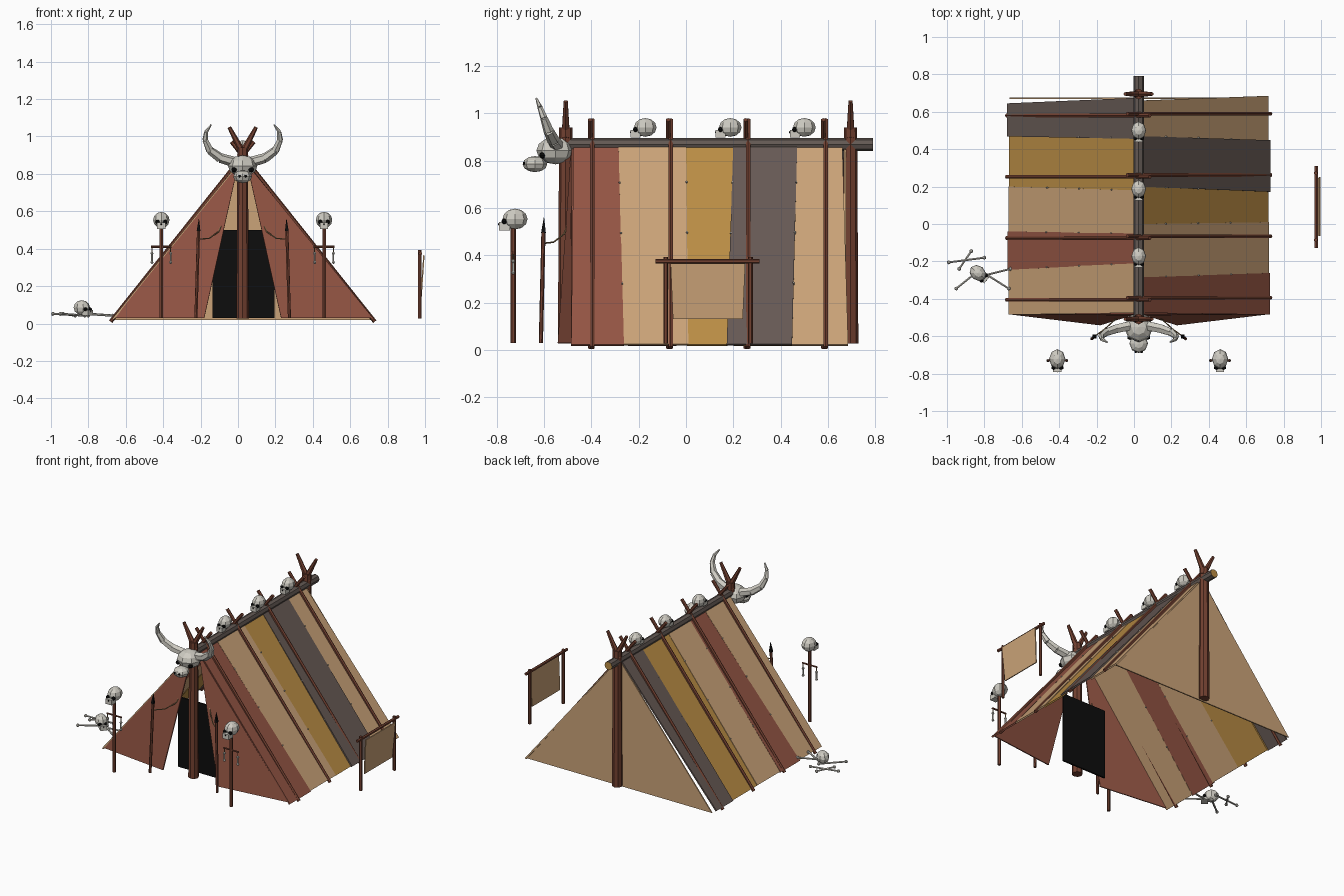
import bpy, bmesh, math
from mathutils import Vector, Matrix

if "Cube" in bpy.data.objects:
    bpy.data.objects.remove(bpy.data.objects["Cube"])

def material(name, rgb):
    m = bpy.data.materials.new(name)
    m.diffuse_color = (*rgb, 1)
    m.use_nodes = True
    m.node_tree.nodes["Principled BSDF"].inputs["Base Color"].default_value = m.diffuse_color
    return m

TAN = material("tan hide", (0.60, 0.37, 0.19))
RED = material("red brown hide", (0.30, 0.092, 0.058))
GOLD = material("ochre hide", (0.50, 0.27, 0.06))
GREY = material("grey hide", (0.135, 0.102, 0.090))
WOOD = material("dark red wood", (0.17, 0.052, 0.030))
LOG = material("grey log", (0.125, 0.100, 0.088))
BONE = material("bone", (0.62, 0.60, 0.54))
BLACK = material("black", (0.004, 0.004, 0.004))
ROPE = material("rope", (0.30, 0.20, 0.09))
CX = 0.025  # tent centre line

def finish(name, bm, *mats):
    bmesh.ops.recalc_face_normals(bm, faces=bm.faces)
    me = bpy.data.meshes.new(name)
    bm.to_mesh(me)
    bm.free()
    for m in mats:
        me.materials.append(m)
    ob = bpy.data.objects.new(name, me)
    bpy.context.collection.objects.link(ob)
    return ob

def add_rod(bm, a, b, r1, r2=None, n=6):
    a, b = Vector(a), Vector(b)
    d = b - a
    mat = Matrix.Translation((a + b) / 2) @ d.to_track_quat('Z', 'Y').to_matrix().to_4x4()
    bmesh.ops.create_cone(bm, cap_ends=True, segments=n, radius1=r1,
                          radius2=r1 if r2 is None else r2, depth=d.length, matrix=mat)

def rod(name, a, b, r1, mat, r2=None, n=6):
    bm = bmesh.new()
    add_rod(bm, a, b, r1, r2, n)
    return finish(name, bm, mat)

def add_ball(bm, c, r, idx=0, u=8, v=6):
    m = Matrix.Translation(c) @ Matrix.Diagonal((*r, 1))
    vs = bmesh.ops.create_uvsphere(bm, u_segments=u, v_segments=v, radius=1, matrix=m)['verts']
    for f in {f for w in vs for f in w.link_faces}:
        f.material_index = idx

def add_box(bm, c, s):
    bmesh.ops.create_cube(bm, size=1, matrix=Matrix.Translation(c) @ Matrix.Diagonal((*s, 1)))

def sheet(name, pts, thick, mat):
    """Flat polygon given a thickness along its normal (both ways)."""
    bm = bmesh.new()
    f = bm.faces.new([bm.verts.new(p) for p in pts])
    f.normal_update()
    n = f.normal.copy()
    top = bmesh.ops.extrude_face_region(bm, geom=[f], use_keep_orig=True)['geom']
    moved = [g for g in top if isinstance(g, bmesh.types.BMVert)]
    bmesh.ops.translate(bm, verts=bm.verts, vec=-n * thick / 2)
    bmesh.ops.translate(bm, verts=moved, vec=n * thick)
    return finish(name, bm, mat)

def tube(name, pts, radii, mat, n=6):
    bm = bmesh.new()
    for i in range(len(pts) - 1):
        add_rod(bm, pts[i], pts[i + 1], radii[i], radii[i + 1], n)
    return finish(name, bm, mat)

def skull(name, loc, scale=1.0, turn=0.0):
    bm = bmesh.new()
    add_ball(bm, (0, 0, 0), (0.043, 0.052, 0.043))
    add_box(bm, (0, -0.044, -0.030), (0.044, 0.046, 0.034))
    for s in (-1, 1):
        add_ball(bm, (s * 0.020, -0.045, -0.010), (0.013, 0.012, 0.012), 1, 6, 4)
    add_ball(bm, (0, -0.066, -0.022), (0.005, 0.005, 0.006), 1, 4, 3)
    ob = finish(name, bm, BONE, BLACK)
    ob.location, ob.scale, ob.rotation_euler.z = loc, (scale,) * 3, turn
    return ob

def bone(name, a, b, r=0.006):
    bm = bmesh.new()
    add_rod(bm, a, b, r)
    for p in (a, b):
        add_ball(bm, p, (r * 1.8,) * 3, 0, 6, 4)
    return finish(name, bm, BONE)

# Roof hides: side, bottom y pair, top y pair, colour
strips = [
    (1, -0.485, -0.262, -0.475, -0.285, RED), (1, -0.265, 0.01, -0.285, 0.0, TAN),
    (1, 0.005, 0.175, -0.005, 0.20, GOLD), (1, 0.172, 0.448, 0.20, 0.47, GREY),
    (1, 0.445, 0.685, 0.47, 0.66, TAN),
    (-1, -0.485, -0.24, -0.475, -0.21, TAN), (-1, -0.245, -0.04, -0.21, -0.05, RED),
    (-1, -0.045, 0.20, -0.05, 0.18, TAN), (-1, 0.20, 0.475, 0.18, 0.46, GOLD),
    (-1, 0.468, 0.645, 0.455, 0.675, GREY)]
for i, (s, b0, b1, t0, t1, m) in enumerate(strips):
    lift = 0.003 * (i % 2)
    xb, xt = CX + s * (0.69 + lift + 0.008 * (i % 3 == 0)), CX + s * 0.002
    zb, zt = 0.020 + lift, 0.872 + lift
    sheet("roof_hide", [(xb, b0, zb), (xb, b1, zb), (xt, t1, zt), (xt, t0, zt)], 0.010, m)
    # bone pegs along the seam
    if i % 5 < 4:
        for t in (0.3, 0.55, 0.8):
            p = Vector((xb + (xt - xb) * t, b1 + (t1 - b1) * t, zb + (zt - zb) * t))
            n = Vector((s * 0.775, 0, 0.63)) * 0.012
            rod("seam_peg", p - n, p + n, 0.004, BONE, n=5)

# Back wall
sheet("back_wall", [(CX - 0.69, 0.672, 0.02), (CX + 0.69, 0.672, 0.02), (CX, 0.672, 0.87)], 0.008, TAN)

# Door flaps, spears and ropes, mirrored
for s in (-1, 1):
    X = lambda d: CX + s * d
    sheet("door_flap", [(X(0.685), -0.48, 0.03), (X(0.205), -0.538, 0.03), (X(0.035), -0.485, 0.80),
                        (X(0.008), -0.478, 0.865)], 0.008, RED)
    rod("spear_shaft", (X(0.25), -0.613, 0.03), (X(0.236), -0.602, 0.50), 0.009, WOOD)
    rod("spear_tip", (X(0.236), -0.602, 0.495), (X(0.234), -0.60, 0.56), 0.014, BLACK, 0.001, 4)
    tube("flap_rope", [(X(0.238), -0.603, 0.45), (X(0.18), -0.56, 0.455), (X(0.13), -0.515, 0.49),
                       (X(0.10), -0.49, 0.555)], [0.0035] * 4, ROPE, 5)

# Dark doorway
bm = bmesh.new()
add_box(bm, (CX + 0.005, -0.44, 0.265), (0.33, 0.012, 0.47))
finish("doorway", bm, BLACK)

# Ridge log with pale cut ends
log = rod("ridge_log", (CX, -0.50, 0.868), (CX, 0.79, 0.868), 0.028, LOG, n=8)
log.data.materials.append(GOLD)
for f in log.data.polygons:
    f.material_index = int(abs(f.normal.y) > 0.9)

# Forked end posts
for y in (-0.508, 0.695):
    rod("end_post", (CX, y, 0.028), (CX, y, 0.94), 0.033, WOOD, 0.028, 8)
    for s in (-1, 1):
        rod("post_fork", (CX - s * 0.012, y, 0.89), (CX + s * 0.072, y, 1.05), 0.021, WOOD, 0.010)

# Roof poles crossing over the ridge
for y in (-0.40, -0.07, 0.257, 0.585):
    for s in (-1, 1):
        yy = y + s * 0.005
        rod("roof_pole", (CX + s * 0.706, yy, 0.01), (CX - s * 0.060, yy, 0.972), 0.011, WOOD)

# Skulls on the ridge
for y in (-0.172, 0.187, 0.50):
    skull("ridge_skull", (CX, y, 0.940), 0.92)

# Skull stakes with hanging bones
for x in (CX - 0.435, CX + 0.435):
    rod("skull_stake", (x, -0.73, 0.03), (x, -0.73, 0.53), 0.011, WOOD)
    rod("stake_crossbar", (x - 0.055, -0.73, 0.41), (x + 0.055, -0.73, 0.41), 0.006, WOOD)
    for s in (-1, 1):
        rod("hanging_cord", (x + s * 0.05, -0.73, 0.41), (x + s * 0.05, -0.73, 0.375), 0.003, ROPE, n=4)
        bone("hanging_bone", (x + s * 0.05, -0.73, 0.375), (x + s * 0.05, -0.73, 0.327), 0.005)
    skull("stake_skull", (x, -0.722, 0.553), 1.02)

# Horned skull over the door
bm = bmesh.new()
add_ball(bm, (CX, -0.552, 0.842), (0.078, 0.080, 0.058))
add_ball(bm, (CX, -0.638, 0.785), (0.050, 0.052, 0.034))
for s in (-1, 1):
    add_ball(bm, (CX + s * 0.046, -0.606, 0.822), (0.017, 0.014, 0.014), 1, 6, 4)
    add_ball(bm, (CX + s * 0.016, -0.684, 0.788), (0.008, 0.006, 0.007), 1, 5, 4)
finish("horned_skull", bm, BONE, BLACK)
for s in (-1, 1):
    pts = [(CX + s * d, y, z) for d, y, z in
           ((0.05, -0.545, 0.865), (0.12, -0.56, 0.885), (0.175, -0.58, 0.925),
            (0.20, -0.60, 0.98), (0.195, -0.617, 1.025), (0.168, -0.632, 1.063))]
    tube("horn", pts, [0.028, 0.026, 0.022, 0.016, 0.011, 0.004], BONE)

# Hide drying rack
for y in (-0.085, 0.272):
    rod("rack_post", (0.972, y, 0.028), (0.972, y, 0.392), 0.010, WOOD)
rod("rack_bar", (0.975, -0.128, 0.375), (0.975, 0.31, 0.375), 0.010, WOOD)
sheet("rack_hide", [(0.978, -0.055, 0.13), (0.978, 0.24, 0.13), (0.994, 0.25, 0.365),
                    (0.994, -0.065, 0.365)], 0.007, TAN)

# Bone pile
skull("pile_skull", (-0.835, -0.262, 0.085), 0.92, math.radians(50))
for x0, y0, x1, y1 in ((-0.99, -0.205, -0.80, -0.18), (-0.95, -0.345, -0.82, -0.24),
                       (-0.82, -0.25, -0.67, -0.345), (-0.80, -0.275, -0.66, -0.24),
                       (-0.935, -0.24, -0.87, -0.145)):
    bone("loose_bone", (x0, y0, 0.052), (x1, y1, 0.042), 0.006)
